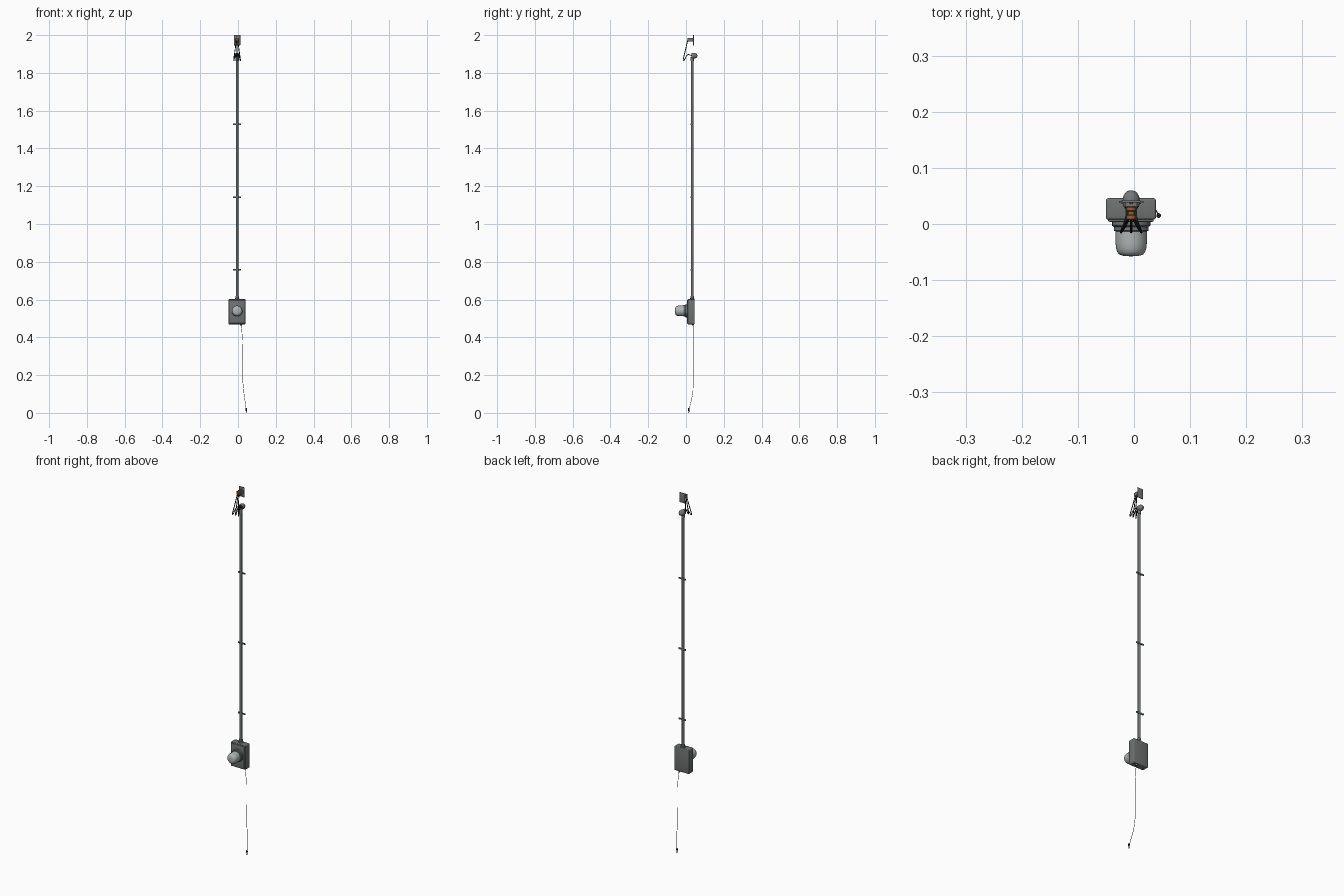
import bpy, bmesh, math
from mathutils import Vector, Matrix

if "Cube" in bpy.data.objects:
    bpy.data.objects.remove(bpy.data.objects["Cube"])

def mat(name, r, g, b):
    m = bpy.data.materials.new(name)
    m.diffuse_color = (r, g, b, 1)
    m.use_nodes = True
    m.node_tree.nodes["Principled BSDF"].inputs["Base Color"].default_value = m.diffuse_color
    return m

BOX = mat("box grey", 0.16, 0.17, 0.165)
PIPE = mat("pipe grey", 0.17, 0.18, 0.18)
METAL = mat("galvanised grey", 0.18, 0.19, 0.19)
GLASS = mat("meter glass", 0.42, 0.46, 0.45)
BLACK = mat("black cable", 0.015, 0.015, 0.017)
BROWN = mat("brown ceramic", 0.30, 0.11, 0.04)
CX = -0.005   # centre line of the pipe

def finish(name, bm, m):
    bmesh.ops.recalc_face_normals(bm, faces=bm.faces)
    me = bpy.data.meshes.new(name)
    bm.to_mesh(me)
    bm.free()
    me.materials.append(m)
    o = bpy.data.objects.new(name, me)
    bpy.context.collection.objects.link(o)
    bpy.ops.object.select_all(action='DESELECT')
    o.select_set(True)
    bpy.context.view_layer.objects.active = o
    bpy.ops.object.shade_smooth_by_angle(angle=math.radians(35))
    return o

def box(name, x, y, z, m, bevel=0.0):
    bm = bmesh.new()
    bmesh.ops.create_cube(bm, size=1)
    for v in bm.verts:
        v.co = Vector([(r[0] + r[1]) / 2 + c * (r[1] - r[0]) for c, r in zip(v.co, (x, y, z))])
    if bevel:
        bmesh.ops.bevel(bm, geom=bm.edges[:], offset=bevel, segments=3, profile=0.5, affect='EDGES')
    return finish(name, bm, m)

def lathe(name, profile, origin, m, axis='Z', n=32):
    """profile: (radius, distance along axis); axis 'F' points to the front"""
    bm = bmesh.new()
    rings = []
    for r, h in profile:
        rings.append([bm.verts.new((r * math.cos(2 * math.pi * i / n), r * math.sin(2 * math.pi * i / n), h))
                      for i in range(n)])
    for a, b in zip(rings, rings[1:]):
        for i in range(n):
            bm.faces.new((a[i], a[(i + 1) % n], b[(i + 1) % n], b[i]))
    bm.faces.new(rings[0])
    bm.faces.new(rings[-1])
    if axis == 'F':
        bm.transform(Matrix.Rotation(math.radians(90), 4, 'X'))
    bm.transform(Matrix.Translation(origin))
    return finish(name, bm, m)

def wire(name, pts, r, m, handle='AUTO'):
    cu = bpy.data.curves.new(name, 'CURVE')
    cu.dimensions = '3D'
    cu.bevel_depth = r
    cu.bevel_resolution = 2
    cu.use_fill_caps = True
    cu.resolution_u = 8
    s = cu.splines.new('BEZIER')
    s.bezier_points.add(len(pts) - 1)
    for p, co in zip(s.bezier_points, pts):
        p.co = co
        p.handle_left_type = p.handle_right_type = handle
    cu.materials.append(m)
    o = bpy.data.objects.new(name, cu)
    bpy.context.collection.objects.link(o)
    return o

# meter box with raised cover
box("meter_box", (-0.050, 0.039), (0.008, 0.046), (0.469, 0.602), BOX, 0.004)
box("meter_cover", (-0.046, 0.035), (0.004, 0.011), (0.474, 0.597), BOX, 0.002)

# meter collar and glass dome, facing the front
lathe("meter_collar", [(0.034, -0.006), (0.034, 0.004), (0.031, 0.006), (0.031, 0.013), (0.028, 0.014)],
      (CX, 0.001, 0.54), METAL, 'F')
lathe("meter_glass", [(0.028, 0), (0.028, 0.020), (0.027, 0.031), (0.0245, 0.038), (0.021, 0.042),
                      (0.013, 0.0445), (0.003, 0.045)], (CX, -0.0125, 0.54), GLASS, 'F')

# service pipe, hub and coupling
PY = 0.0325
lathe("service_pipe", [(0.0068, 0.60), (0.0068, 1.885)], (CX, PY, 0), PIPE)
lathe("pipe_hub", [(0.012, 0.598), (0.012, 0.605), (0.0095, 0.608), (0.0095, 0.618), (0.0068, 0.620)],
      (CX, PY, 0), METAL)

# pipe straps: band plus two flat ears
for i, z in enumerate((0.757, 1.142, 1.528)):
    lathe(f"strap_band_{i}", [(0.008, z - 0.004), (0.008, z + 0.004)], (CX, PY, 0), METAL)
    box(f"strap_ears_{i}", (CX - 0.022, CX + 0.022), (0.037, 0.041), (z - 0.004, z + 0.004), METAL)
    for s in (-1, 1):
        lathe(f"strap_screw_{i}_{s}", [(0.0025, 0), (0.002, 0.0015)], (CX + s * 0.015, 0.037, z), METAL, 'F', 10)

# weather head: rounded hood open to the front with a black cable face
lathe("weather_head", [(0.002, -0.020), (0.007, -0.0185), (0.011, -0.015), (0.0142, -0.009), (0.0152, -0.002),
                       (0.0148, 0.006), (0.0135, 0.010)], (CX, 0.040, 1.891), METAL, 'F')
lathe("cable_face", [(0.012, 0), (0.012, 0.002), (0.010, 0.003)], (CX, 0.031, 1.891), BLACK, 'F')
lathe("head_neck", [(0.009, 1.862), (0.009, 1.885)], (CX, PY, 0), METAL)

# wall plate, clevis with side cheeks and brown insulator between them
box("wall_plate", (CX - 0.017, CX + 0.017), (0.038, 0.042), (1.946, 2.0), METAL, 0.001)
box("clevis_back", (CX - 0.010, CX + 0.010), (0.031, 0.039), (1.965, 1.985), METAL)
for s in (-1, 1):
    a, b = sorted((CX + s * 0.0085, CX + s * 0.0105))
    box(f"clevis_cheek_{s}", (a, b), (0.008, 0.039), (1.966, 1.984), METAL)
    lathe(f"plate_bolt_{s}", [(0.003, 0), (0.0025, 0.002)], (CX, 0.038, 1.973 + s * 0.02), METAL, 'F', 6)
lathe("insulator_spool", [(0.007, 0), (0.0085, 0.002), (0.0085, 0.007), (0.006, 0.009), (0.006, 0.014),
                          (0.0085, 0.016), (0.0085, 0.022), (0.007, 0.024)], (CX, 0.031, 1.975), BROWN, 'F', 24)

# three drip loops from the insulator to the weather head
for i, s in enumerate((-1, 0, 1)):
    wire(f"drip_loop_{i}", [(CX + s * 0.004, 0.010, 1.976), (CX + s * 0.010, -0.002, 1.925),
                            (CX + s * 0.018, -0.0145, 1.868), (CX + s * 0.0175, -0.0135, 1.864),
                            (CX + s * 0.015, -0.006, 1.874), (CX + s * 0.009, 0.010, 1.896),
                            (CX + s * 0.006, 0.029, 1.892)],
         0.0022, BLACK)

# ground wire below the box with pointed end clamp
lathe("ground_bushing", [(0.005, 0.462), (0.005, 0.474)], (0.015, 0.037, 0), METAL, n=16)
wire("ground_wire", [(0.015, 0.037, 0.47), (0.020, 0.038, 0.44), (0.024, 0.039, 0.38), (0.025, 0.039, 0.17),
                     (0.032, 0.036, 0.10), (0.044, 0.016, 0.015)], 0.0011, PIPE, 'VECTOR')
lathe("ground_clamp", [(0.001, 0), (0.0035, 0.012), (0.0042, 0.024), (0.0035, 0.027)],
      (0.044, 0.015, 0), BLACK, n=12)
